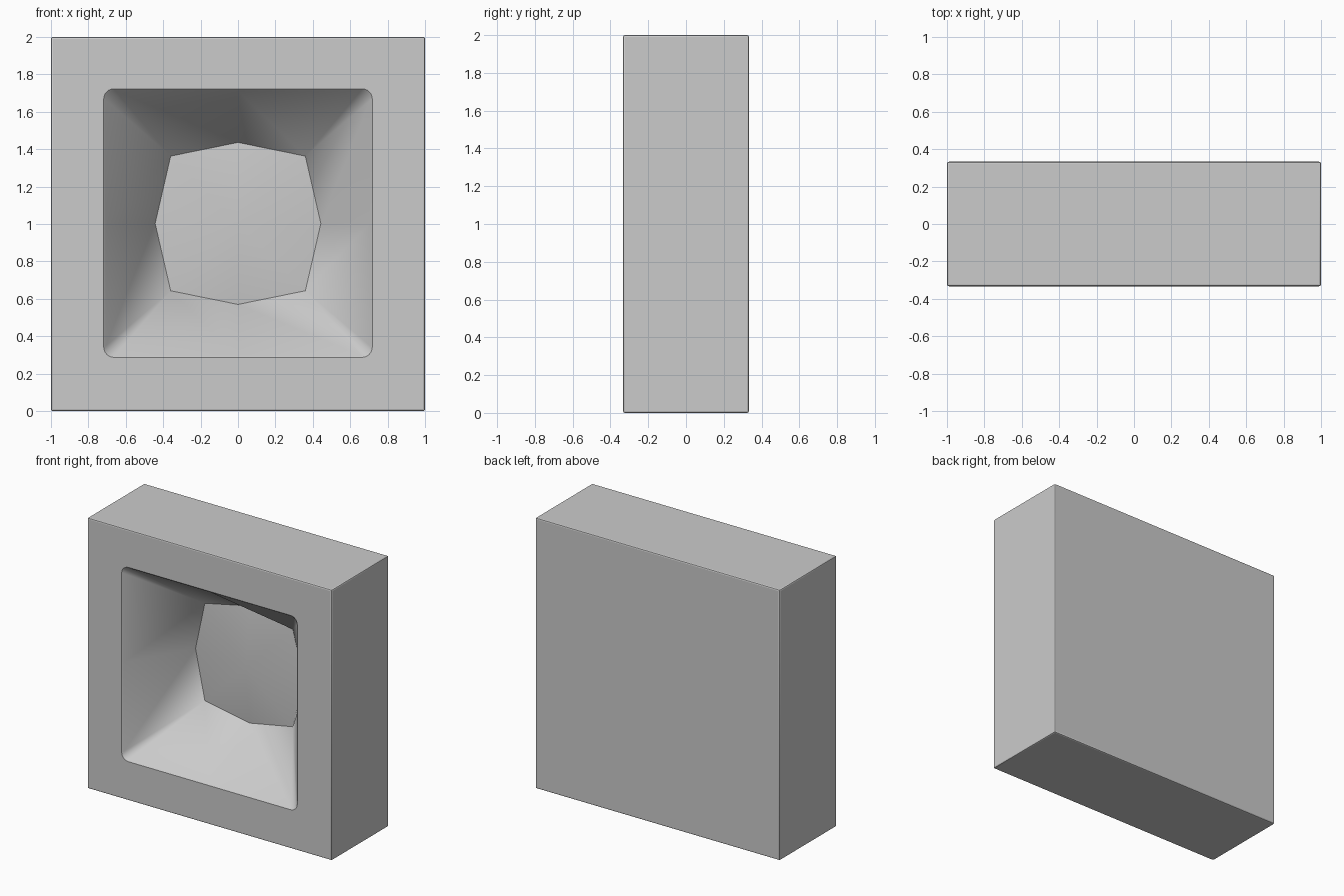
import bpy, bmesh
from math import cos, sin, pi, radians

if "Cube" in bpy.data.objects:
    bpy.data.objects.remove(bpy.data.objects["Cube"])

W, D, ZC = 1.0, 0.333, 1.0      # half width, half depth, centre height


def make_object(name, bm):
    bmesh.ops.recalc_face_normals(bm, faces=bm.faces)
    mesh = bpy.data.meshes.new(name)
    bm.to_mesh(mesh)
    bm.free()
    ob = bpy.data.objects.new(name, mesh)
    bpy.context.collection.objects.link(ob)
    return ob


# Solid block with slightly softened edges
bm = bmesh.new()
bmesh.ops.create_cube(bm, size=2)
for v in bm.verts:
    v.co = (v.co.x * W, v.co.y * D, v.co.z + ZC)
bmesh.ops.bevel(bm, geom=bm.edges[:], offset=0.01, segments=2, profile=0.5,
                affect='EDGES')
block = make_object("block", bm)


# Rounded square outline, counter-clockwise from the right side
def outline(half, radius, y, arc=6):
    pts = []
    c = half - radius
    for q in range(4):
        a0 = q * pi / 2
        ca, sa = cos(a0), sin(a0)
        pts.append((half * ca, half * sa))
        for i in range(arc + 1):
            t = a0 + pi / 2 * i / arc
            pts.append((c * (ca - sa) + radius * cos(t),
                        c * (sa + ca) + radius * sin(t)))
    return [bm.verts.new((x, y, ZC + 0.005 + z)) for x, z in pts]


# Recess cutter: softened lip, tapering walls, faceted octagonal floor
bm = bmesh.new()
rings = [outline(0.73, 0.06, -D - 0.02), outline(0.718, 0.055, -D),
         outline(0.708, 0.05, -D + 0.01)]
n = len(rings[0])
for a, b in zip(rings, rings[1:]):
    for i in range(n):
        j = (i + 1) % n
        bm.faces.new((a[i], a[j], b[j], b[i]))
bm.faces.new(rings[0])

FLOOR_Y = -D + 0.465
floor = []
for q in range(4):
    a = q * pi / 2
    m = 0.443 if q % 2 == 0 else 0.433
    floor.append(bm.verts.new((m * cos(a), FLOOR_Y + 0.005, ZC + 0.003 + m * sin(a))))
    a += pi / 4
    r = 0.36 * 2 ** 0.5
    floor.append(bm.verts.new((r * cos(a), FLOOR_Y - 0.005, ZC + 0.003 + r * sin(a))))
centre = bm.verts.new((0, FLOOR_Y - 0.045, ZC))
lip, step = rings[-1], n // 4
near = [2 * (i // step) + (1 if i % step else 0) for i in range(n)]
for i in range(n):
    j = (i + 1) % n
    bm.faces.new((lip[i], lip[j], floor[near[i]]))
    if near[i] != near[j]:
        bm.faces.new((lip[j], floor[near[j]], floor[near[i]]))
for k in range(8):
    bm.faces.new((floor[k], floor[(k + 1) % 8], centre))
cutter = make_object("recess_cutter", bm)

# Carve the recess, then remove the cutter
mod = block.modifiers.new("recess", 'BOOLEAN')
mod.operation = 'DIFFERENCE'
mod.solver = 'EXACT'
mod.object = cutter
bpy.context.view_layer.objects.active = block
block.select_set(True)
bpy.ops.object.modifier_apply(modifier=mod.name)
bpy.data.objects.remove(cutter, do_unlink=True)
bpy.ops.object.shade_smooth_by_angle(angle=radians(20))
